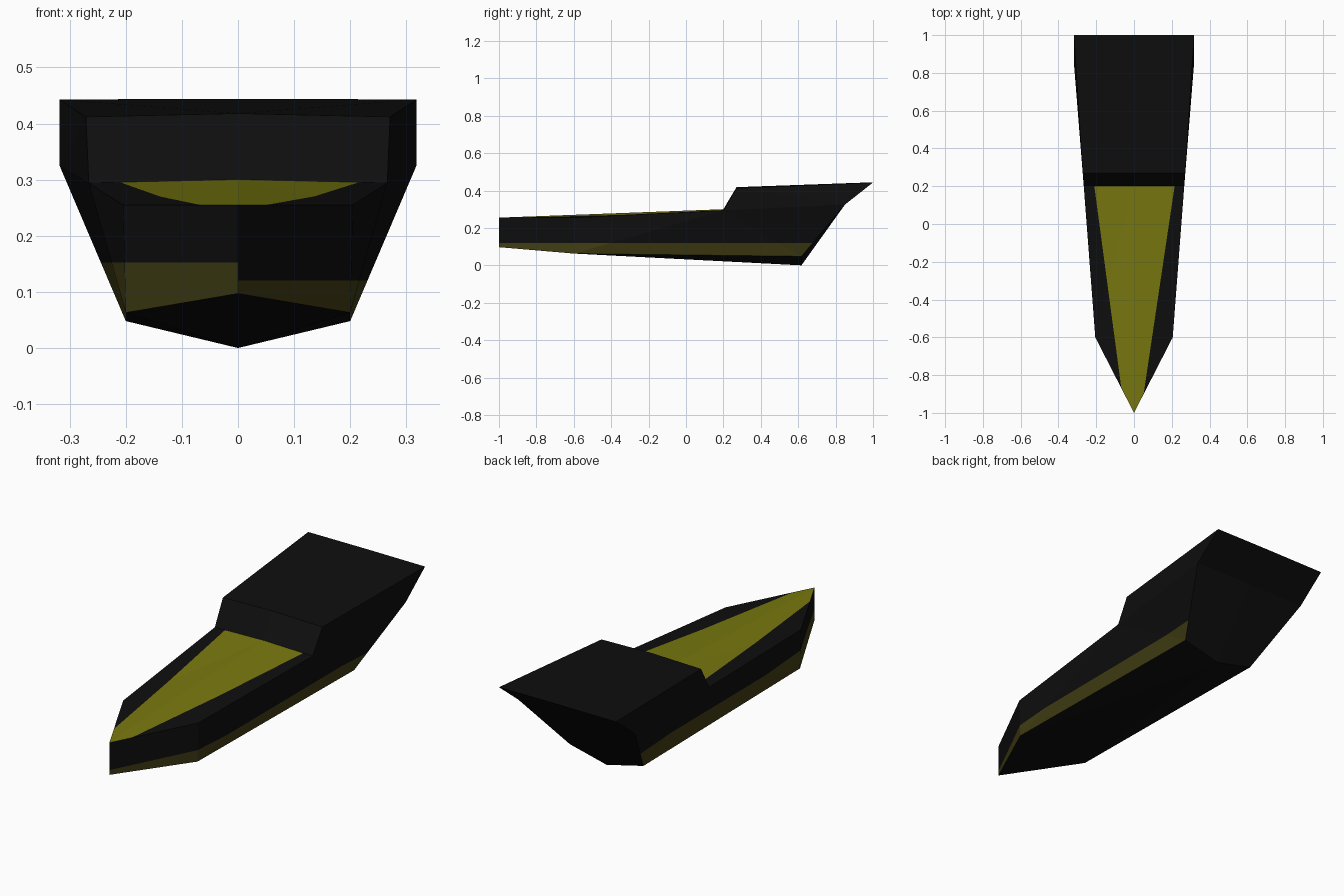
import bpy, bmesh
from mathutils import Vector

if "Cube" in bpy.data.objects:
    bpy.data.objects.remove(bpy.data.objects["Cube"])

BLACK, DECK, STRIPE = 0, 1, 2


def material(name, rgb):
    m = bpy.data.materials.new(name)
    m.diffuse_color = (*rgb, 1)
    m.use_nodes = True
    m.node_tree.nodes["Principled BSDF"].inputs["Base Color"].default_value = m.diffuse_color
    return m


# Centreline and right-hand edge points of the hull
P = {
    "bow_low": (0, -1, .097), "bow_top": (0, -1, .255),
    "keel": (0, .617, 0), "deck_mid": (0, .2, .30),
    "roof_mid": (0, .27, .418), "roof_end": (0, 1, .444),
    "stern_mid": (0, .85, .325),
    "chine_f": (.2, -.6, .063), "chine_b": (.2, .617, .048),
    "deck_f": (.205, -.6, .255), "deck_b": (.266, .2, .294),
    "roof_f": (.271, .27, .412), "stern": (.318, .85, .325),
    "roof_b": (.318, 1, .443),
}
# Faces of the right half with their paint group
FACES = [
    ("bow_low chine_f deck_f bow_top", STRIPE),
    ("chine_f deck_b deck_f", STRIPE),
    ("chine_f chine_b deck_b", STRIPE),
    ("chine_b stern deck_b", STRIPE),
    ("deck_b stern roof_f", BLACK),
    ("roof_f stern roof_b", BLACK),
    ("bow_top deck_f deck_mid", DECK),
    ("deck_f deck_b deck_mid", DECK),
    ("deck_mid deck_b roof_f roof_mid", BLACK),
    ("roof_mid roof_f roof_b roof_end", BLACK),
    ("roof_end roof_b stern stern_mid", BLACK),
    ("stern_mid stern chine_b keel", BLACK),
    ("bow_low keel chine_f", BLACK),
    ("keel chine_b chine_f", BLACK),
]

bm = bmesh.new()
# Both halves of the hull
for s in (1, -1):
    verts = {k: bm.verts.new((s * x, y, z)) for k, (x, y, z) in P.items()}
    for names, group in FACES:
        bm.faces.new([verts[n] for n in names.split()]).material_index = group
bmesh.ops.remove_doubles(bm, verts=bm.verts[:], dist=1e-5)
bmesh.ops.recalc_face_normals(bm, faces=bm.faces[:])


def paint_cut(group, side, point, normal):
    """Cut one painted group on one side; faces beyond the plane turn black."""
    point, normal = Vector(point), Vector(normal)

    def chosen():
        return [f for f in bm.faces if f.material_index == group
                and f.calc_center_median().x * side > 0]
    faces = chosen()
    geom = set(faces)
    for f in faces:
        geom.update(f.edges)
        geom.update(f.verts)
    bmesh.ops.bisect_plane(bm, geom=list(geom), dist=1e-6,
                           plane_co=point, plane_no=normal)
    for f in chosen():
        if (f.calc_center_median() - point).dot(normal) > 0:
            f.material_index = BLACK


# Waterline stripe, taller on the left side
paint_cut(STRIPE, 1, (0, 0, .12), (0, 0, 1))
paint_cut(STRIPE, -1, (0, 0, .152), (0, 0, 1))
# Tapered yellow panel on the foredeck
paint_cut(DECK, 1, (.215, .2, 0), (1.093, -.163, 0))
paint_cut(DECK, -1, (-.21, .2, 0), (-1.07, -.143, 0))

mesh = bpy.data.meshes.new("boat_hull")
bm.to_mesh(mesh)
bm.free()
mesh.materials.append(material("black", (.0045, .0045, .0045)))
mesh.materials.append(material("deck_yellow", (.19, .19, .005)))
mesh.materials.append(material("stripe_olive", (.055, .049, .007)))
hull = bpy.data.objects.new("boat_hull", mesh)
bpy.context.collection.objects.link(hull)
